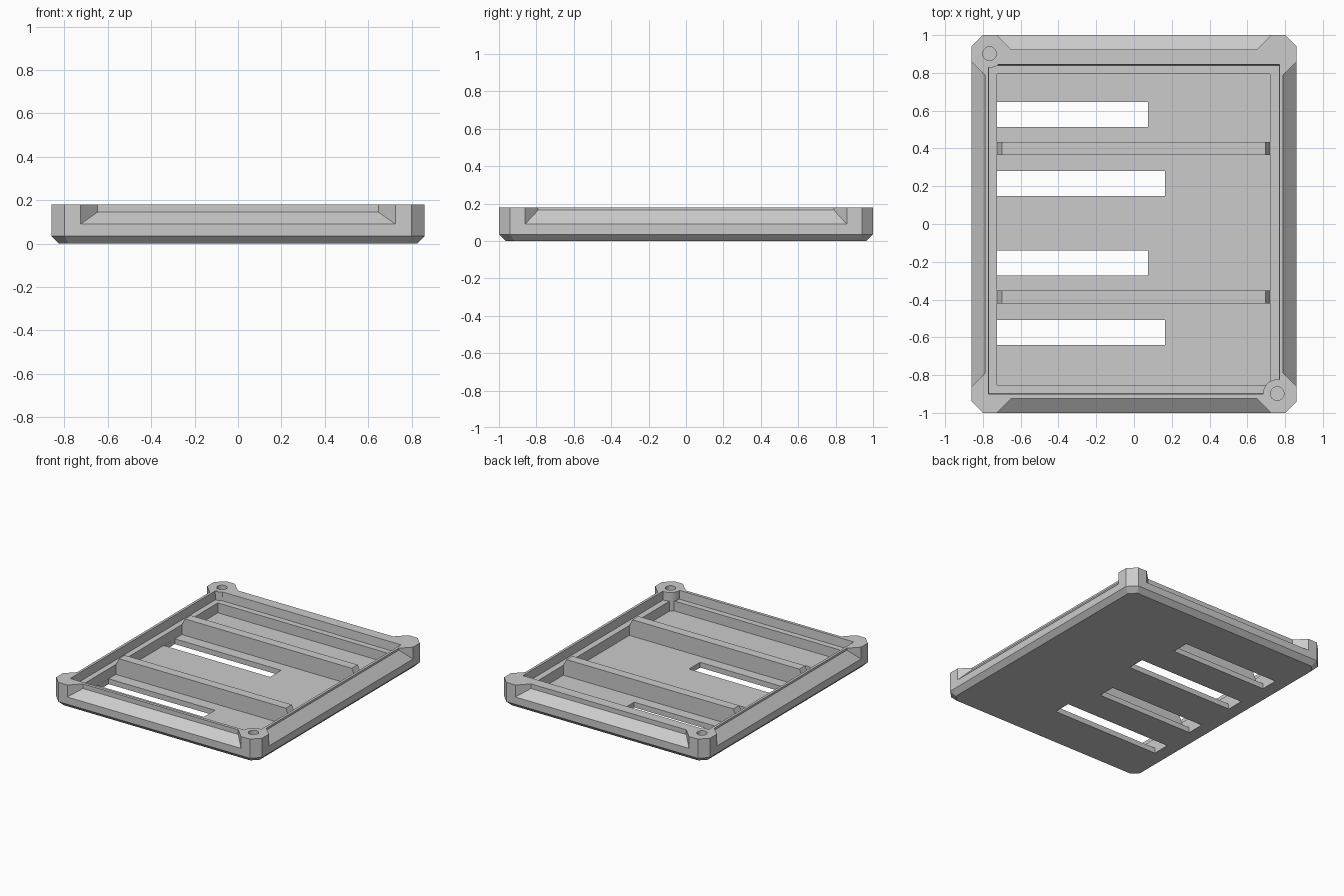
import bpy, bmesh, math

if "Cube" in bpy.data.objects:
    bpy.data.objects.remove(bpy.data.objects["Cube"], do_unlink=True)

GREY = (0.6, 0.6, 0.6, 1)
mat = bpy.data.materials.new("plain grey")
mat.use_nodes = True
mat.diffuse_color = GREY
mat.node_tree.nodes["Principled BSDF"].inputs["Base Color"].default_value = GREY

TOP, FLOOR, LEDGE, RIB_TOP = 0.18, 0.04, 0.115, 0.165


def loft(name, rings):
    """Closed solid through matching rings of points."""
    bm = bmesh.new()
    loops = [[bm.verts.new(p) for p in ring] for ring in rings]
    n = len(loops[0])
    for low, high in zip(loops, loops[1:]):
        for i in range(n):
            j = (i + 1) % n
            bm.faces.new((low[i], low[j], high[j], high[i]))
    bm.faces.new(loops[0][::-1])
    bm.faces.new(loops[-1])
    bmesh.ops.recalc_face_normals(bm, faces=bm.faces)
    mesh = bpy.data.meshes.new(name)
    bm.to_mesh(mesh)
    bm.free()
    mesh.materials.append(mat)
    obj = bpy.data.objects.new(name, mesh)
    bpy.context.collection.objects.link(obj)
    return obj


def rect(x0, x1, y0, y1, z):
    return [(x0, y0, z), (x1, y0, z), (x1, y1, z), (x0, y1, z)]


def box(name, x0, x1, y0, y1, z0, z1, draft=0):
    return loft(name, [rect(x0, x1, y0, y1, z0),
                       rect(x0 - draft, x1 + draft, y0 - draft, y1 + draft, z1)])


def cylinder(name, x, y, r, z0, z1, n=32):
    angles = [math.tau * i / n for i in range(n)]
    return loft(name, [[(x + r * math.cos(a), y + r * math.sin(a), z) for a in angles]
                       for z in (z0, z1)])


def octagon(inset, z):
    """Outer outline with cut corners."""
    w, d, c = 0.86 - inset, 1 - inset, 0.06 - inset * 0.4
    return [(w - c, -d, z), (w, c - d, z), (w, d - c, z), (w - c, d, z),
            (c - w, d, z), (-w, d - c, z), (-w, c - d, z), (c - w, -d, z)]


def combine(body, other, operation):
    mod = body.modifiers.new("combine", "BOOLEAN")
    mod.operation, mod.solver, mod.object = operation, "EXACT", other
    bpy.context.view_layer.objects.active = body
    bpy.ops.object.modifier_apply(modifier=mod.name)
    bpy.data.objects.remove(other, do_unlink=True)


def edge_cutter(turn, reach, half, depth, rise):
    """Wedge that slopes one outer edge; turn is in quarter turns."""
    def place(across, out, z):
        for _ in range(turn):
            across, out = -out, across
        return (across, out, z)
    over = 0.05
    lift = 0.09 - over * rise / depth
    low = [(-half - over, -reach - over, lift), (half + over, -reach - over, lift),
           (half - depth, depth - reach, 0.09 + rise), (depth - half, depth - reach, 0.09 + rise)]
    return loft("edge_cutter", [[place(*p) for p in low],
                                [place(x, y, 0.3) for x, y, z in low]])


# Tray shell with chamfered underside
tray = loft("tray", [octagon(0.035, 0), octagon(0, 0.035), octagon(0, TOP)])

# Sloping cuts along the four outer edges
for turn in range(4):
    if turn % 2:
        combine(tray, edge_cutter(turn, 0.86, 0.86, 0.07, 0.075), "DIFFERENCE")
    else:
        combine(tray, edge_cutter(turn, 1, 0.725, 0.077, 0.055), "DIFFERENCE")

# Stepped recess: shallow lip seat, then the deep floor
combine(tray, box("seat_cutter", -0.767, 0.767, -0.897, 0.84, LEDGE, 0.2, 0.005), "DIFFERENCE")
combine(tray, box("floor_cutter", -0.725, 0.72, -0.853, 0.795, FLOOR, LEDGE + 0.03), "DIFFERENCE")

# Slots through the floor
for y, end in ((0.58, 0.073), (0.215, 0.163), (-0.207, 0.073), (-0.575, 0.163)):
    combine(tray, box("slot_cutter", -0.7245, end, y - 0.066, y + 0.066, -0.1, FLOOR + 0.03),
            "DIFFERENCE")

# Screw bosses with blind holes on two opposite corners
for x, y in ((-0.765, 0.902), (0.758, -0.898)):
    combine(tray, cylinder("boss", x, y, 0.075, 0.03, TOP - 0.0002), "UNION")
    combine(tray, cylinder("hole", x, y, 0.036, 0.06, 0.3), "DIFFERENCE")

# Cross ribs with bevelled ends
profile = [(-0.724, FLOOR - 0.005), (0.719, FLOOR - 0.005), (0.719, LEDGE),
           (0.695, RIB_TOP), (-0.7, RIB_TOP), (-0.724, LEDGE)]
for label, y in (("back", 0.4), ("front", -0.387)):
    loft(label + "_rib", [[(x, y + side, z) for x, z in profile] for side in (-0.035, 0.035)])
